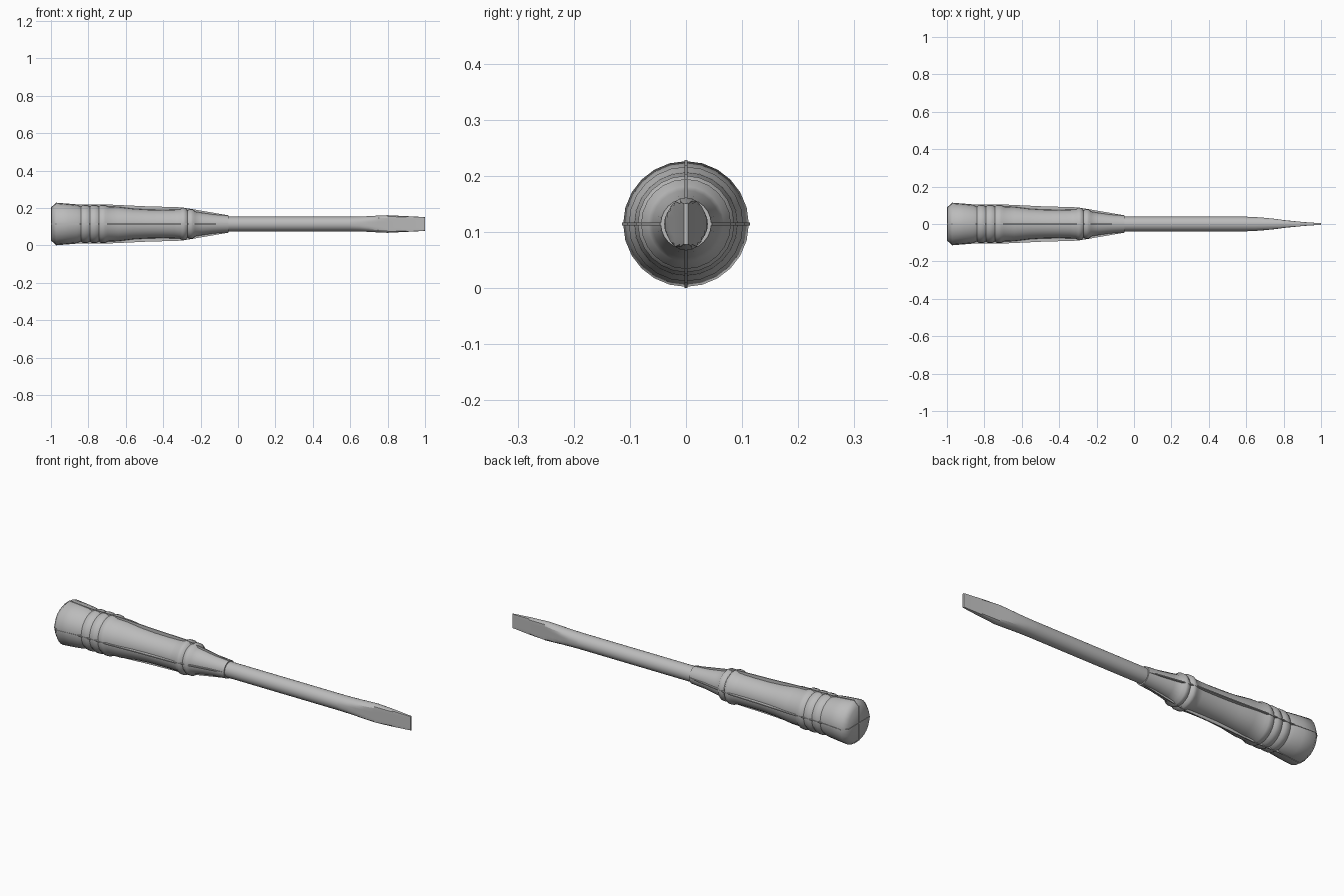
import bpy, bmesh
from math import sin, cos, tau, radians

cube = bpy.data.objects.get("Cube")
if cube:
    bpy.data.objects.remove(cube)

AXIS_Z = 0.114
SIDES = 24

steel = bpy.data.materials.new("plain_grey")
steel.use_nodes = True
GREY = (0.5, 0.5, 0.5, 1)
steel.diffuse_color = GREY
steel.node_tree.nodes["Principled BSDF"].inputs["Base Color"].default_value = GREY


def finish(name, bm, smooth_angle=None):
    bmesh.ops.recalc_face_normals(bm, faces=bm.faces)
    mesh = bpy.data.meshes.new(name)
    bm.to_mesh(mesh)
    bm.free()
    mesh.materials.append(steel)
    obj = bpy.data.objects.new(name, mesh)
    obj.location.z = AXIS_Z
    bpy.context.collection.objects.link(obj)
    if smooth_angle:
        bpy.ops.object.select_all(action='DESELECT')
        obj.select_set(True)
        bpy.context.view_layer.objects.active = obj
        bpy.ops.object.shade_smooth_by_angle(angle=radians(smooth_angle))
    return obj


def loft(name, stations, smooth_angle):
    """Skin rings along x; each station is (x, y radius, z radius, y limit)."""
    bm = bmesh.new()
    rings = []
    for x, ry, rz, limit in stations:
        ring = []
        for i in range(SIDES):
            a = tau * i / SIDES
            y = max(-limit, min(limit, ry * cos(a)))
            ring.append(bm.verts.new((x, y, rz * sin(a))))
        rings.append(ring)
    for a, b in zip(rings, rings[1:]):
        for i in range(SIDES):
            j = (i + 1) % SIDES
            bm.faces.new((a[i], a[j], b[j], b[i]))
    bm.faces.new(rings[0])
    bm.faces.new(rings[-1])
    return finish(name, bm, smooth_angle)


def ribs(start, pitch, count, valley, crest, taper=0):
    """Profile points of a row of rounded ribs."""
    points = []
    for i in range(count):
        x, drop = start + i * pitch, taper * i
        points += [(x, valley - drop),
                   (x + pitch * 0.3, crest - drop),
                   (x + pitch * 0.7, crest - drop)]
    return points + [(start + count * pitch, valley - taper * count)]


# Handle: flared head, three ribs, waist, two ribs, tapered neck
profile = [(-0.998, 0.088), (-0.972, 0.112), (-0.91, 0.107), (-0.86, 0.102)]
profile += ribs(-0.84, 0.048, 3, 0.094, 0.102)
profile += [(-0.64, 0.092), (-0.56, 0.082), (-0.48, 0.077), (-0.40, 0.076), (-0.34, 0.077)]
profile += ribs(-0.31, 0.04, 2, 0.079, 0.086, 0.006)
profile += [(-0.19, 0.060), (-0.13, 0.051), (-0.05, 0.045)]
loft("handle", [(x, r, r, r) for x, r in profile], 50)

# Four thin lengthwise fins, made as two crossed plates
outline = [(-1, 0.089), (-0.972, 0.114), (-0.85, 0.104), (-0.69, 0.104),
           (-0.5, 0.095), (-0.3, 0.089), (-0.05, 0.046)]
loop = outline + [(x, -r) for x, r in reversed(outline)]
for name, turn in (("upright_fins", 0), ("side_fins", 90)):
    bm = bmesh.new()
    face = bm.faces.new([bm.verts.new((x, -0.0025, r)) for x, r in loop])
    extruded = bmesh.ops.extrude_face_region(bm, geom=[face])["geom"]
    moved = [v for v in extruded if isinstance(v, bmesh.types.BMVert)]
    bmesh.ops.translate(bm, verts=moved, vec=(0, 0.005, 0))
    finish(name, bm).rotation_euler.x = radians(turn)

# Round shaft
R = 0.039
loft("shaft", [(-0.06, R, R, R), (0.6, R, R, R)], 50)

# Blade: the rod spreads in height while two flats pinch it to a thin tip
loft("blade", [(0.6, R, R, R), (0.65, R, 0.040, 0.037), (0.7, R, 0.042, 0.033),
               (0.75, R, 0.045, 0.028), (0.8, R, 0.047, 0.021),
               (0.9, R, 0.042, 0.011), (1.0, R, 0.037, 0.004)], 25)
